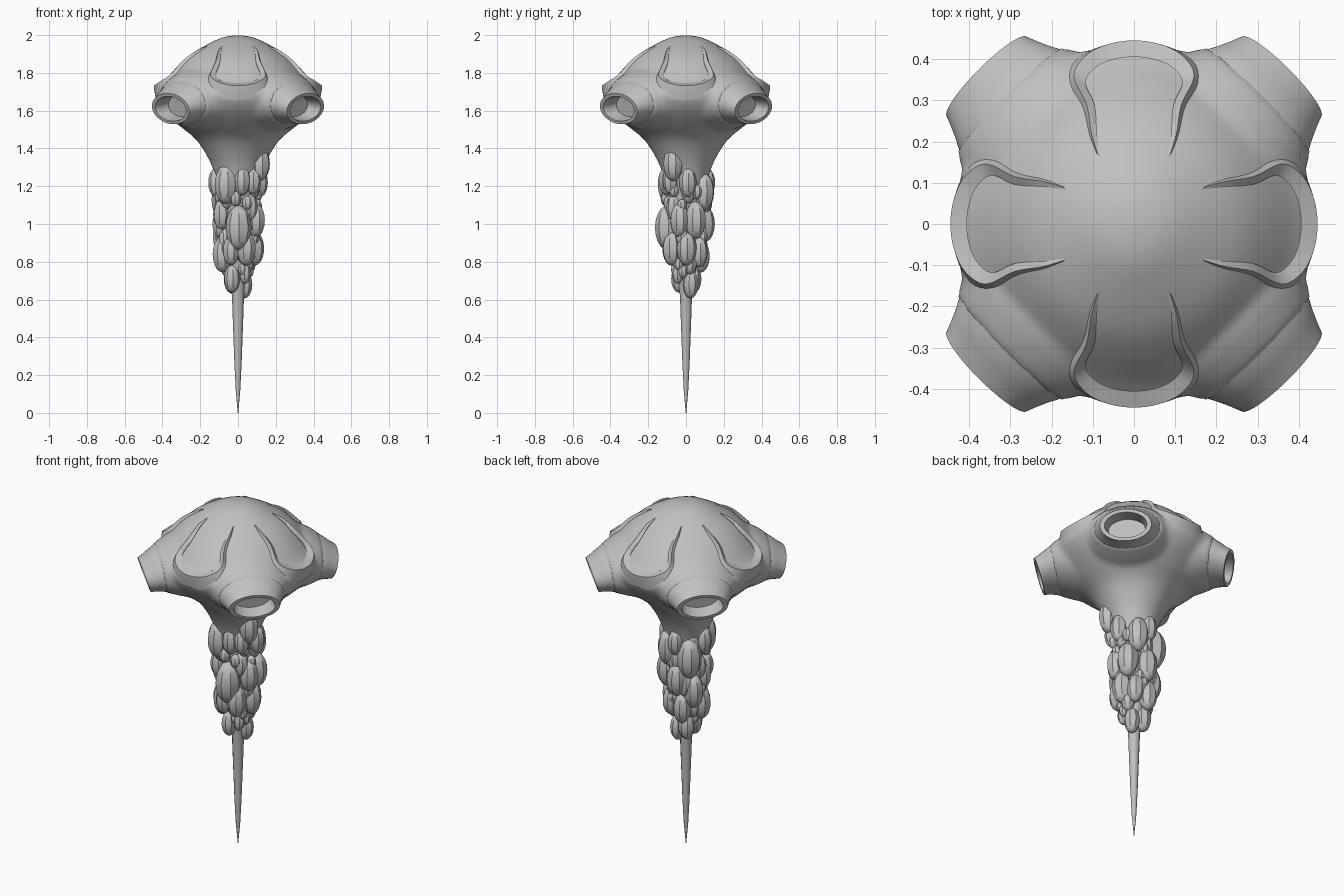
import bpy, bmesh, math, random
from mathutils import Vector

if "Cube" in bpy.data.objects:
    bpy.data.objects.remove(bpy.data.objects["Cube"])

random.seed(4)
grey = bpy.data.materials.new("stone_grey")
grey.diffuse_color = (0.53, 0.53, 0.53, 1)
grey.use_nodes = True
grey.node_tree.nodes["Principled BSDF"].inputs["Base Color"].default_value = grey.diffuse_color


def finish(bm, name):
    bmesh.ops.recalc_face_normals(bm, faces=bm.faces)
    me = bpy.data.meshes.new(name)
    bm.to_mesh(me)
    bm.free()
    me.materials.append(grey)
    ob = bpy.data.objects.new(name, me)
    bpy.context.collection.objects.link(ob)
    return ob


def loft(bm, sections, wrap=False):
    """Skin closed loops; cap the ends, or join last loop to first."""
    loops = [[bm.verts.new(p) for p in s] for s in sections]
    n = len(loops[0])
    pairs = list(zip(loops, loops[1:])) + ([(loops[-1], loops[0])] if wrap else [])
    for a, b in pairs:
        for i in range(n):
            j = (i + 1) % n
            bm.faces.new((a[i], a[j], b[j], b[i]))
    if not wrap:
        bm.faces.new(loops[0])
        bm.faces.new(loops[-1])


def smooth_path(pts, steps=4):
    """Catmull-Rom interpolation of equal-length tuples."""
    p = [Vector(q) for q in pts]
    p = [p[0] * 2 - p[1]] + p + [p[-1] * 2 - p[-2]]
    out = []
    for k in range(1, len(p) - 2):
        a, b, c, d = p[k - 1:k + 3]
        for s in range(steps):
            t = s / steps
            out.append(0.5 * (2 * b + (c - a) * t + (2 * a - 5 * b + 4 * c - d) * t * t
                              + (3 * b - a - 3 * c + d) * t ** 3))
    return out + [p[-2]]


def ring(r, z, n):
    return [(r * math.cos(2 * math.pi * i / n), r * math.sin(2 * math.pi * i / n), z)
            for i in range(n)]


def tube_section(ang, r, z, w, h, tilt, n=40):
    out = Vector((math.cos(ang), math.sin(ang), 0))
    side = Vector((-out.y, out.x, 0))
    up = out * math.sin(tilt) + Vector((0, 0, math.cos(tilt)))
    c = out * r + Vector((0, 0, z))
    return [c + side * w * math.cos(2 * math.pi * i / n) + up * h * math.sin(2 * math.pi * i / n)
            for i in range(n)]


# Domed head with four flared shoulders, fused and smoothed
dome = [(.002, 2.0), (.07, 1.991), (.14, 1.963), (.25, 1.9), (.32, 1.837), (.385, 1.762),
        (.425, 1.722), (.437, 1.685), (.424, 1.645), (.385, 1.59), (.31, 1.52), (.225, 1.45),
        (.17, 1.37), (.132, 1.29), (.107, 1.2), (.09, 1.1)]
diagonals = [math.radians(45 + 90 * k) for k in range(4)]
bm = bmesh.new()
loft(bm, [ring(max(p.x, .002), p.y, 64) for p in smooth_path(dome)])
for a in diagonals:
    loft(bm, [tube_section(a, *s) for s in (
        (.18, 1.655, .24, .165, 0), (.27, 1.66, .245, .17, 0), (.35, 1.658, .222, .153, .08),
        (.39, 1.65, .2, .135, .14), (.425, 1.64, .182, .119, .18))])
head = finish(bm, "head")
m = head.modifiers.new("fuse", 'REMESH')
m.mode = 'VOXEL'
m.voxel_size = 0.011
m.use_smooth_shade = True
m = head.modifiers.new("soften", 'SMOOTH')
m.factor = 0.5
m.iterations = 16

# Four hollow oval spouts on the diagonals
for k, a in enumerate(diagonals):
    bm = bmesh.new()
    loft(bm, [tube_section(a, *s) for s in (
        (.385, 1.65, .187, .122, .13), (.42, 1.641, .176, .117, .19), (.455, 1.629, .158, .102, .26),
        (.482, 1.618, .146, .092, .3), (.505, 1.61, .137, .086, .31), (.505, 1.61, .113, .069, .31),
        (.45, 1.62, .103, .062, .25), (.4, 1.63, .095, .056, .17))], wrap=True)
    finish(bm, f"spout_{k}")


def dome_z(r):
    for (r0, z0), (r1, z1) in zip(dome[:6], dome[1:7]):
        if r <= r1:
            return z0 + (z1 - z0) * (r - r0) / (r1 - r0)
    return 1.72


# Four U-shaped raised lips: outer x, side, z, then inner x, side
half = [(.17, .088, 1.94, .165, .083), (.22, .103, 1.918, .22, .09), (.29, .115, 1.868, .29, .096),
        (.36, .146, 1.79, .345, .118), (.41, .115, 1.757, .383, .088),
        (.437, .06, 1.738, .4, .045), (.445, 0, 1.732, .405, 0)]


def lip_section(p):
    x, s, z, ix, iside = p
    iz = dome_z(math.hypot(ix, iside)) + .005
    return [(ix, iside, iz), (x, s, z), (x - .002, s * 1.1, z - .028),
            (x - .012, s * 1.3, z - .075), (ix, iside, iz - .06)]


path = smooth_path(half + [(x, -s, z, ix, -i) for x, s, z, ix, i in half[-2::-1]])
for k in range(4):
    bm = bmesh.new()
    loft(bm, [lip_section(p) for p in path])
    lip = finish(bm, f"hood_lip_{k}")
    lip.rotation_euler.z = k * math.pi / 2

# Tapering stem ending in a spike
bm = bmesh.new()
loft(bm, [ring(r, z, 12) for r, z in (
    (.115, 1.28), (.1, 1.15), (.085, .98), (.065, .82), (.042, .7), (.032, .62),
    (.026, .45), (.019, .26), (.012, .12), (.0015, 0))])
finish(bm, "stem_spike")

# Clustered pods around the stem: angle, height, half width
pods = [(-30, 1.32, .053), (-125, 1.21, .06), (-88, .98, .068), (-45, 1.23, .042), (5, 1.22, .046),
        (62, 1.17, .057), (30, 1.02, .057), (-150, 1.05, .046), (-60, .87, .052), (-165, .84, .055),
        (3, .87, .052), (-115, .86, .045), (135, 1.13, .066), (-20, 1.02, .052), (180, 1.22, .045),
        (95, 1.0, .055), (150, .93, .055), (110, .83, .05), (55, .85, .046), (195, 1.0, .042),
        (95, 1.22, .042), (-130, .71, .042), (35, .68, .042), (130, .71, .045), (-50, .74, .032)]
for k in range(16):
    pods.append((k * 137.5 + 20, .8 + .43 * k / 15, random.uniform(.036, .046)))
for _ in range(24):
    pods.append((random.uniform(0, 360), random.uniform(.74, 1.2), random.uniform(.024, .031)))


def pod_distance(z):
    pts = [(.6, .03), (.7, .045), (.83, .083), (1.0, .098), (1.2, .108), (1.34, .14)]
    for (z0, d0), (z1, d1) in zip(pts, pts[1:]):
        if z <= z1:
            return d0 + (d1 - d0) * (z - z0) / (z1 - z0)
    return .14


for k, (deg, z, w) in enumerate(pods):
    a = math.radians(deg)
    d = pod_distance(z) - (.012 if 25 <= k < 41 else 0)
    bm = bmesh.new()
    bmesh.ops.create_uvsphere(bm, u_segments=8, v_segments=10, radius=1)
    tall = 1.75 if w > .031 else 1.3
    bmesh.ops.scale(bm, vec=(w, w, w * tall), verts=bm.verts)
    pod = finish(bm, f"pod_{k}")
    pod.location = (d * math.cos(a), d * math.sin(a), z)
    pod.rotation_euler.z = a

# Smooth shading with crisp rims
bpy.ops.object.select_all(action='SELECT')
bpy.context.view_layer.objects.active = head
bpy.ops.object.shade_smooth_by_angle(angle=math.radians(32))
